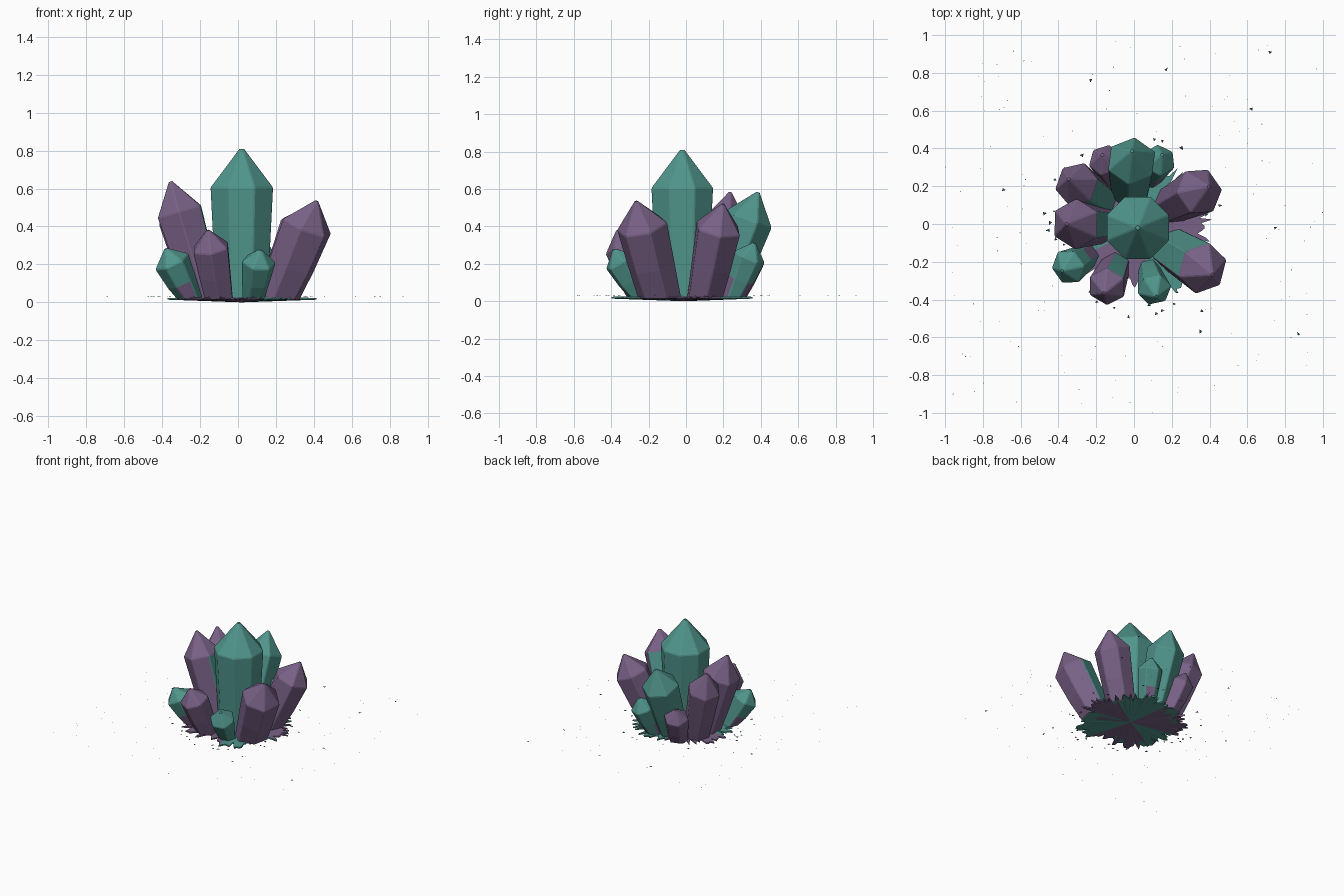
import bpy, bmesh, math, random
from mathutils import Vector

if "Cube" in bpy.data.objects:
    bpy.data.objects.remove(bpy.data.objects["Cube"])

random.seed(7)


def material(name, rgb):
    m = bpy.data.materials.new(name)
    m.diffuse_color = (*rgb, 1)
    m.use_nodes = True
    m.node_tree.nodes["Principled BSDF"].inputs["Base Color"].default_value = m.diffuse_color
    return m


MATS = [material("teal", (0.08, 0.30, 0.26)), material("violet", (0.19, 0.12, 0.24))]
TEAL, VIOLET = 0, 1


def finish(name, bm):
    bmesh.ops.recalc_face_normals(bm, faces=bm.faces)
    me = bpy.data.meshes.new(name)
    bm.to_mesh(me)
    bm.free()
    for m in MATS:
        me.materials.append(m)
    ob = bpy.data.objects.new(name, me)
    bpy.context.collection.objects.link(ob)
    return ob


def crystal(name, base, tip, radius, colour, sides=6, shoulder=0.73, taper=0.8,
            turn=0.0, inner=None, foot=None):
    """Flared prism with a pointed cap; inner/foot recolour the side facing the middle / the base."""
    base, tip = Vector((*base, 0.012)), Vector(tip)
    axis = tip - base
    rot = Vector((0, 0, 1)).rotation_difference(axis)
    bm = bmesh.new()
    rings = []
    levels = (0, 0.35, shoulder)
    for t in levels:
        r = radius * (taper + (1 - taper) * t / shoulder)
        ring = []
        for i in range(sides):
            a = turn + 2 * math.pi * i / sides
            v = Vector((r * math.cos(a), r * math.sin(a), 0))
            # the base ring stays level with the ground
            ring.append(bm.verts.new(base + axis * t + (rot @ v if t else v)))
        rings.append(ring)
    top = bm.verts.new(tip)
    bm.faces.new(rings[0][::-1])
    for i in range(sides):
        j = (i + 1) % sides
        for k in range(len(levels) - 1):
            f = bm.faces.new((rings[k][i], rings[k][j], rings[k + 1][j], rings[k + 1][i]))
            mid = f.calc_center_median() - (base + axis * levels[k])
            f.material_index = colour
            if inner is not None and mid.x * base.x + mid.y * base.y < -0.25 * radius * base.length:
                f.material_index = inner
            if foot is not None and k == 0 and i % 2 == 0:
                f.material_index = foot
        f = bm.faces.new((rings[-1][i], rings[-1][j], top))
        f.material_index = colour
    ob = finish(name, bm)
    bev = ob.modifiers.new("worn_edges", "BEVEL")
    bev.width, bev.segments, bev.limit_method = 0.005, 1, "ANGLE"
    return ob


# Main crystal
crystal("centre_crystal", (0.02, -0.02), (0.02, -0.02, 0.825), 0.178, TEAL,
        sides=8, taper=0.82, turn=math.pi / 8)

# Large leaning crystals
crystal("right_front_crystal", (0.21, -0.14), (0.42, -0.27, 0.545), 0.14, VIOLET, taper=0.85, turn=0.3, inner=TEAL)
crystal("right_back_crystal", (0.20, 0.10), (0.40, 0.20, 0.53), 0.13, VIOLET, turn=0.1)
crystal("left_crystal", (-0.17, 0.0), (-0.36, 0.0, 0.65), 0.135, VIOLET, turn=0.5, inner=TEAL)
crystal("left_back_crystal", (-0.18, 0.13), (-0.35, 0.24, 0.595), 0.12, VIOLET, turn=0.2, inner=TEAL)
crystal("back_crystal", (-0.02, 0.18), (-0.01, 0.39, 0.595), 0.135, TEAL, turn=0.4)

# Small outer crystals
crystal("front_crystal", (0.08, -0.24), (0.12, -0.39, 0.285), 0.092, TEAL, taper=0.65, turn=0.2)
crystal("front_left_violet_crystal", (-0.10, -0.23), (-0.16, -0.37, 0.39), 0.105, VIOLET, turn=0.5, inner=TEAL)
crystal("front_left_teal_crystal", (-0.25, -0.17), (-0.385, -0.25, 0.29), 0.098, TEAL, taper=0.7, turn=0.1, foot=VIOLET)
crystal("back_left_crystal", (-0.11, 0.25), (-0.17, 0.37, 0.31), 0.09, VIOLET, turn=0.3)
crystal("back_right_crystal", (0.09, 0.25), (0.15, 0.37, 0.32), 0.09, TEAL, taper=0.7, turn=0.6, foot=VIOLET)

# Ragged crust under the cluster
bm = bmesh.new()
N = 140
cx, cy = 0.02, -0.01
low, high = [], []
for i in range(N):
    a = 2 * math.pi * i / N
    r = 0.32 + 0.025 * math.sin(5 * a + 1) + random.uniform(-0.04, 0.07)
    x, y = cx + 1.05 * r * math.cos(a), cy + r * math.sin(a)
    low.append(bm.verts.new((x, y, 0.014)))
    high.append(bm.verts.new((x, y, 0.024)))
bot, top = bm.verts.new((cx, cy, 0)), bm.verts.new((cx, cy, 0.026))
for i in range(N):
    j = (i + 1) % N
    a = 2 * math.pi * i / N
    col = VIOLET if math.sin(3 * a + 1.2) + 0.6 * math.sin(7 * a) > -0.1 else TEAL
    for vs in ((low[i], low[j], high[j], high[i]), (high[i], high[j], top), (low[j], low[i], bot)):
        bm.faces.new(vs).material_index = col
finish("ragged_crust", bm)


# Loose chips scattered over the ground
def chip(bm, x, y, size):
    a = random.uniform(0, 6.28)
    vs = []
    for k in range(3):
        b = a + k * 2.1 + random.uniform(-0.4, 0.4)
        px = max(-1, min(1, x + size * math.cos(b)))
        vs.append(bm.verts.new((px, y + size * math.sin(b), 0.03)))
    vs.append(bm.verts.new((x, y, 0.03 + size * 0.3)))
    col = random.choice((TEAL, VIOLET))
    for q in ((0, 1, 2), (0, 1, 3), (1, 2, 3), (2, 0, 3)):
        bm.faces.new([vs[n] for n in q]).material_index = col


bm = bmesh.new()
chip(bm, -0.998, 0.3, 0.004)
chip(bm, 0.998, 0.06, 0.004)
chip(bm, 0.1, -0.996, 0.003)
chip(bm, -0.1, 0.965, 0.003)
for _ in range(170):
    x, y = random.uniform(-0.97, 0.97), random.uniform(-0.95, 0.95)
    if math.hypot(x, y) > 0.5:
        chip(bm, x, y, random.uniform(0.002, 0.004))
for _ in range(34):
    a, r = random.uniform(0, 6.28), random.uniform(0.38, 0.5)
    chip(bm, r * math.cos(a), r * math.sin(a), random.uniform(0.006, 0.014))
for x, y in ((0.72, 0.91), (0.17, 0.82), (0.62, 0.61), (0.75, -0.02), (0.35, -0.57),
             (0.87, -0.58), (-0.23, 0.76), (-0.69, 0.18), (0.15, -0.46), (0.36, -0.46)):
    chip(bm, x, y, 0.011)
finish("loose_chips", bm)
